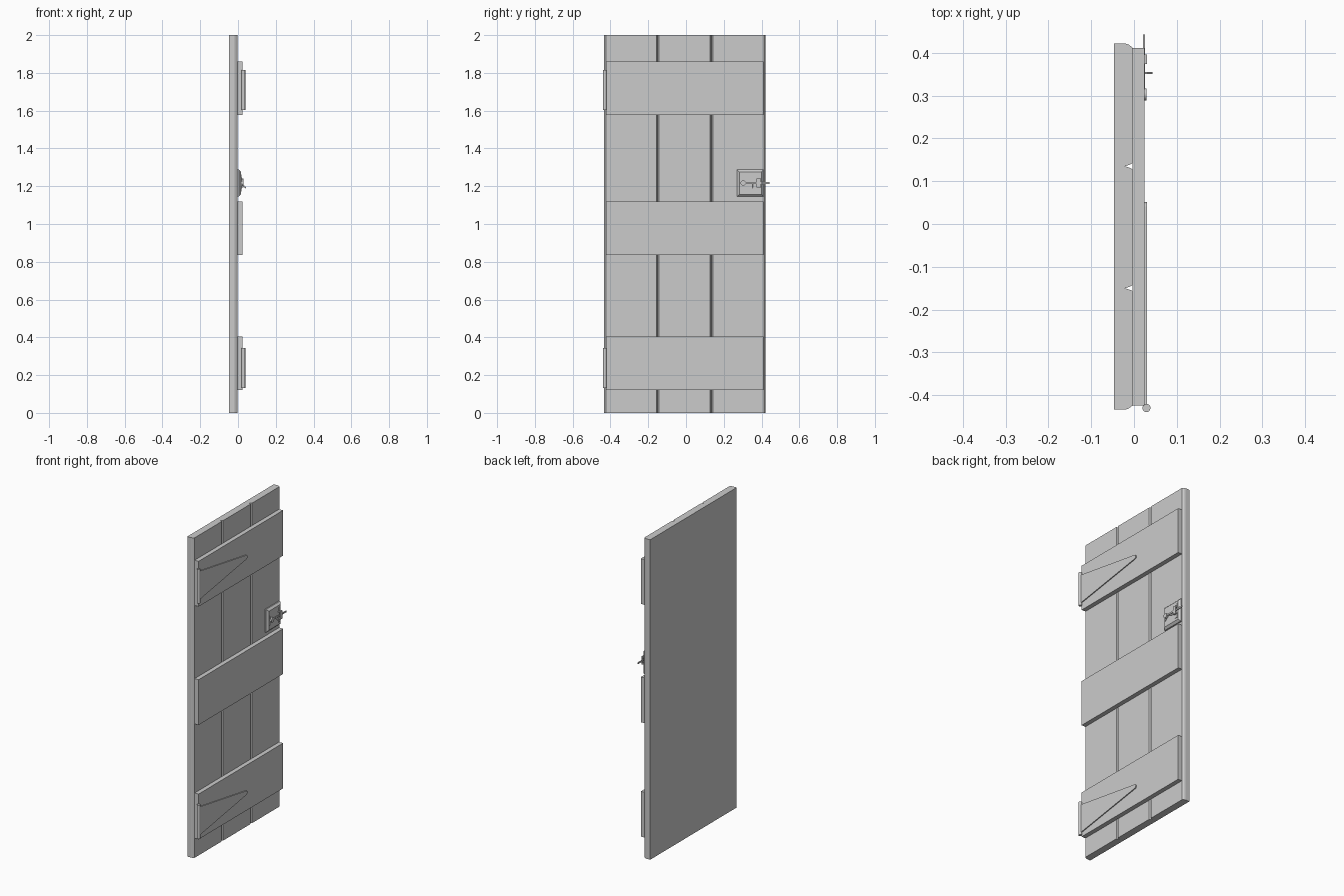
import bpy, bmesh, math
from mathutils import Vector

if "Cube" in bpy.data.objects:
    bpy.data.objects.remove(bpy.data.objects["Cube"])


def prism(name, pts, vec):
    """Extrude a closed planar outline along vec."""
    bm = bmesh.new()
    f = bm.faces.new([bm.verts.new(p) for p in pts])
    r = bmesh.ops.extrude_face_region(bm, geom=[f])
    bmesh.ops.translate(bm, vec=Vector(vec),
                        verts=[v for v in r['geom'] if isinstance(v, bmesh.types.BMVert)])
    bmesh.ops.recalc_face_normals(bm, faces=bm.faces[:])
    me = bpy.data.meshes.new(name)
    bm.to_mesh(me)
    bm.free()
    ob = bpy.data.objects.new(name, me)
    bpy.context.collection.objects.link(ob)
    return ob


def box(name, x0, x1, y0, y1, z0, z1):
    return prism(name, [(x0, y0, z0), (x0, y1, z0), (x0, y1, z1), (x0, y0, z1)],
                 (x1 - x0, 0, 0))


def cylinder(name, loc, r, depth, rot=(0, 0, 0), n=24):
    bpy.ops.mesh.primitive_cylinder_add(vertices=n, radius=r, depth=depth,
                                        location=loc, rotation=rot)
    ob = bpy.context.object
    ob.name = name
    bpy.ops.object.shade_smooth_by_angle()
    return ob


# Door leaf: one outline with eased edges and V grooves between the planks
BACK, FRONT = -0.047, -0.003
outline = [(BACK, 0.422), (BACK, -0.434), (-0.021, -0.434), (-0.012, -0.431),
           (-0.004, -0.425), (FRONT, -0.424)]
for gy in (-0.15, 0.135):
    outline += [(FRONT, gy - 0.007), (-0.009, gy - 0.004), (-0.021, gy),
                (-0.009, gy + 0.004), (FRONT, gy + 0.007)]
outline += [(FRONT, 0.412), (-0.004, 0.413), (-0.012, 0.419), (-0.021, 0.422)]
prism("planks", [(x, y, 0) for x, y in outline], (0, 0, 2))

# Three horizontal battens
for i, z in enumerate((0.122, 0.837, 1.577)):
    box(f"batten_{i}", FRONT, 0.024, -0.424, 0.411, z, z + 0.283)

# Hinges: pin barrel plus a tapering strap with a rounded tip
for i, z in enumerate((0.237, 1.71)):
    cylinder(f"hinge_barrel_{i}", (0.029, -0.43, z), 0.0095, 0.212)
    pts = [(0.024, -0.43, z - 0.09)]
    for k in range(9):
        a = math.radians(-75 + 150 * k / 8)
        pts.append((0.024, 0.038 + 0.013 * math.cos(a), z + 0.013 * math.sin(a)))
    pts.append((0.024, -0.43, z + 0.09))
    prism(f"hinge_strap_{i}", pts, (0.006, 0, 0))

# Lock plate: wide base and a raised face with sloping edges
lock = box("lock_plate", FRONT, 0.016, 0.27, 0.411, 1.145, 1.288)
bm = bmesh.new()
bm.from_mesh(lock.data)
rim = [e for e in bm.edges if all(v.co.x > 0.01 for v in e.verts)]
bmesh.ops.bevel(bm, geom=rim, offset=0.012, segments=1, affect='EDGES', profile=0.5)
bm.to_mesh(lock.data)
bm.free()

# Latch bar on its pivot, running past the door edge
LZ = 1.217
cylinder("latch_pivot", (0.022, 0.303, LZ), 0.014, 0.014, (0, math.pi / 2, 0))
box("latch_bar", 0.0215, 0.0255, 0.303, 0.443, LZ - 0.005, LZ + 0.005)

# Pivot backing, with pointed arms above and below
for s in (-1, 1):
    prism(f"pivot_arm_{s}", [(0.015, 0.291, LZ), (0.015, 0.286, LZ + s * 0.03),
                             (0.015, 0.296, LZ + s * 0.024), (0.015, 0.313, LZ)],
          (0.005, 0, 0))

# Staple guiding the bar
box("staple_bridge", 0.0265, 0.030, 0.374, 0.396, LZ - 0.018, LZ + 0.018)
for s in (-1, 1):
    z = LZ + s * 0.021
    box(f"staple_leg_{s}", 0.015, 0.030, 0.374, 0.396, z - 0.004, z + 0.004)
    z = LZ + s * 0.035
    box(f"staple_foot_{s}", 0.015, 0.019, 0.376, 0.394, z - 0.011, z + 0.011)

# Thumb lever sticking out below the bar
prism("thumb_lever", [(0.016, 0.351, 1.213), (0.030, 0.351, 1.207), (0.043, 0.351, 1.193),
                      (0.041, 0.351, 1.189), (0.028, 0.351, 1.198), (0.016, 0.351, 1.203)],
      (0, 0.004, 0))
